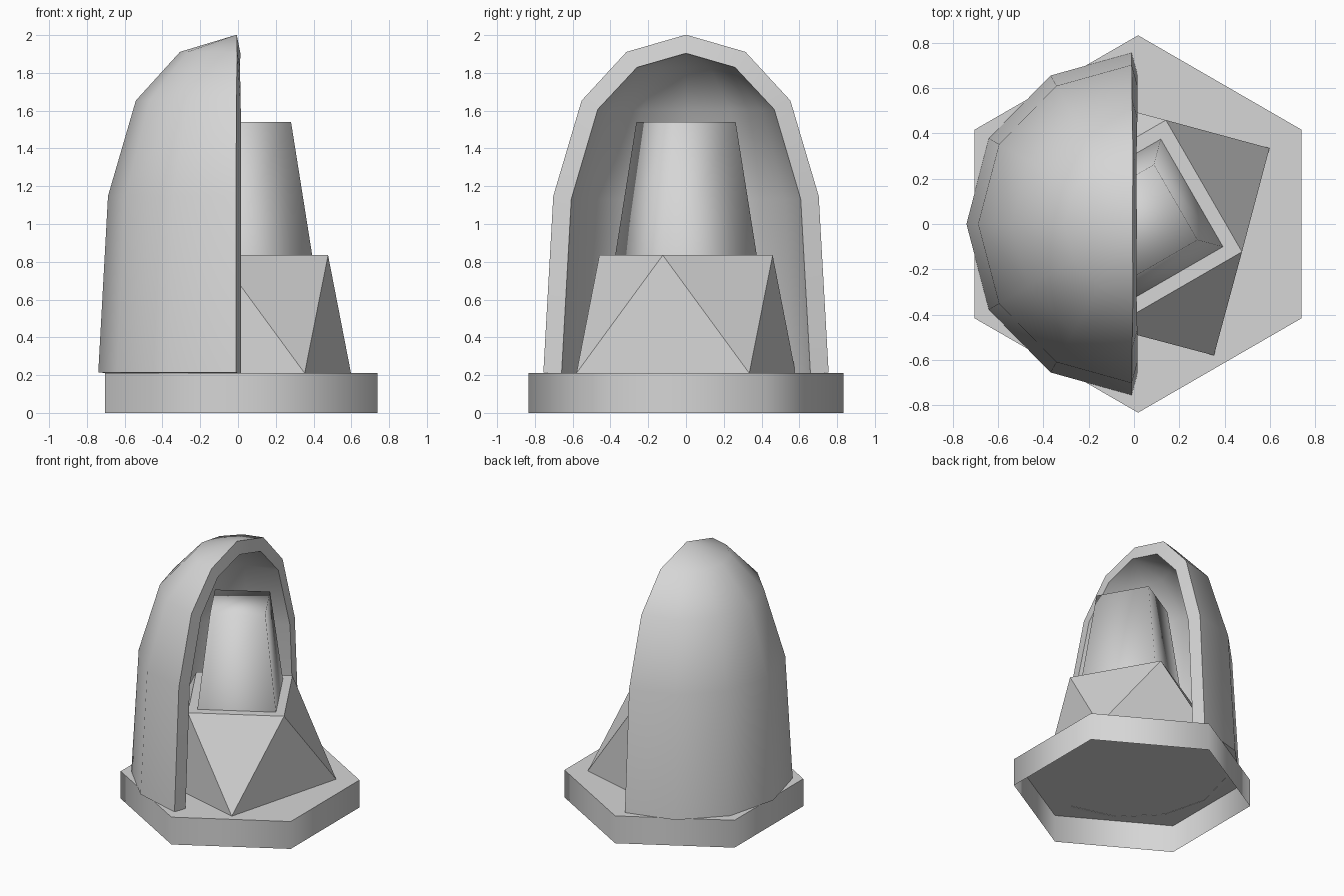
import bpy, bmesh, math

cube = bpy.data.objects.get("Cube")
if cube:
    bpy.data.objects.remove(cube, do_unlink=True)

# Single plain grey material
grey = bpy.data.materials.new("plain_grey")
grey.use_nodes = True
COLOUR = (0.67, 0.67, 0.67, 1.0)
grey.diffuse_color = COLOUR
for node in grey.node_tree.nodes:
    if node.type == 'BSDF_PRINCIPLED':
        node.inputs["Base Color"].default_value = COLOUR

CENTRE_X = 0.018


def finish(name, bm, smooth_angle=None, thickness=0):
    """Turn a bmesh into an object, thicken it if asked, and set its shading."""
    mesh = bpy.data.meshes.new(name)
    bm.to_mesh(mesh)
    bm.free()
    mesh.materials.append(grey)
    obj = bpy.data.objects.new(name, mesh)
    bpy.context.collection.objects.link(obj)
    bpy.ops.object.select_all(action='DESELECT')
    obj.select_set(True)
    bpy.context.view_layer.objects.active = obj
    if thickness:
        mod = obj.modifiers.new("wall", 'SOLIDIFY')
        mod.thickness = thickness
        mod.offset = 0
        bpy.ops.object.modifier_apply(modifier=mod.name)
    if smooth_angle == 180:
        bpy.ops.object.shade_smooth()
    elif smooth_angle:
        bpy.ops.object.shade_smooth_by_angle(angle=math.radians(smooth_angle))
    return obj


def ring(bm, sides, radius, z, turn):
    verts = []
    for i in range(sides):
        a = math.radians(turn) + math.tau * i / sides
        verts.append(bm.verts.new((CENTRE_X + radius * math.cos(a), radius * math.sin(a), z)))
    return verts


def block(name, sides, bottom, top, twisted=False, smooth_angle=None):
    """Capped block, open underneath; each polygon is radius, height, turn."""
    bm = bmesh.new()
    low, high = ring(bm, sides, *bottom), ring(bm, sides, *top)
    bm.faces.new(high)
    for i in range(sides):
        j = (i + 1) % sides
        if twisted:
            bm.faces.new((low[i], low[j], high[j]))
            bm.faces.new((low[i], high[j], high[i]))
        else:
            bm.faces.new((low[i], low[j], high[j], high[i]))
    return finish(name, bm, smooth_angle)


# Hexagonal base, twisted square plinth and softly shaded tapered core
block("base", 6, (0.833, 0, 30), (0.833, 0.21, 30), smooth_angle=70)
block("plinth", 4, (0.67, 0.21, 30), (0.475, 0.835, -15), twisted=True)
block("core", 4, (0.388, 0.835, -15), (0.272, 1.54, -15), smooth_angle=180)

# Half dome shell, swept around the right half and thickened
PROFILE = [(0.707, 0.211), (0.655, 1.14), (0.51, 1.63), (0.2875, 1.87)]
STEPS = 6
SHELL_X = 0.003
bm = bmesh.new()
rows = []
for radius, z in PROFILE:
    row = []
    for i in range(STEPS + 1):
        a = math.pi * (0.5 + i / STEPS)
        x = SHELL_X + 0.98 * radius * math.cos(a)
        row.append(bm.verts.new((x, radius * math.sin(a), z)))
    rows.append(row)
apex = bm.verts.new((SHELL_X, 0, 1.953))
for i in range(STEPS):
    for low, high in zip(rows, rows[1:]):
        bm.faces.new((low[i], low[i + 1], high[i + 1], high[i]))
    bm.faces.new((rows[-1][i], rows[-1][i + 1], apex))
finish("shell", bm, smooth_angle=50, thickness=0.1)
